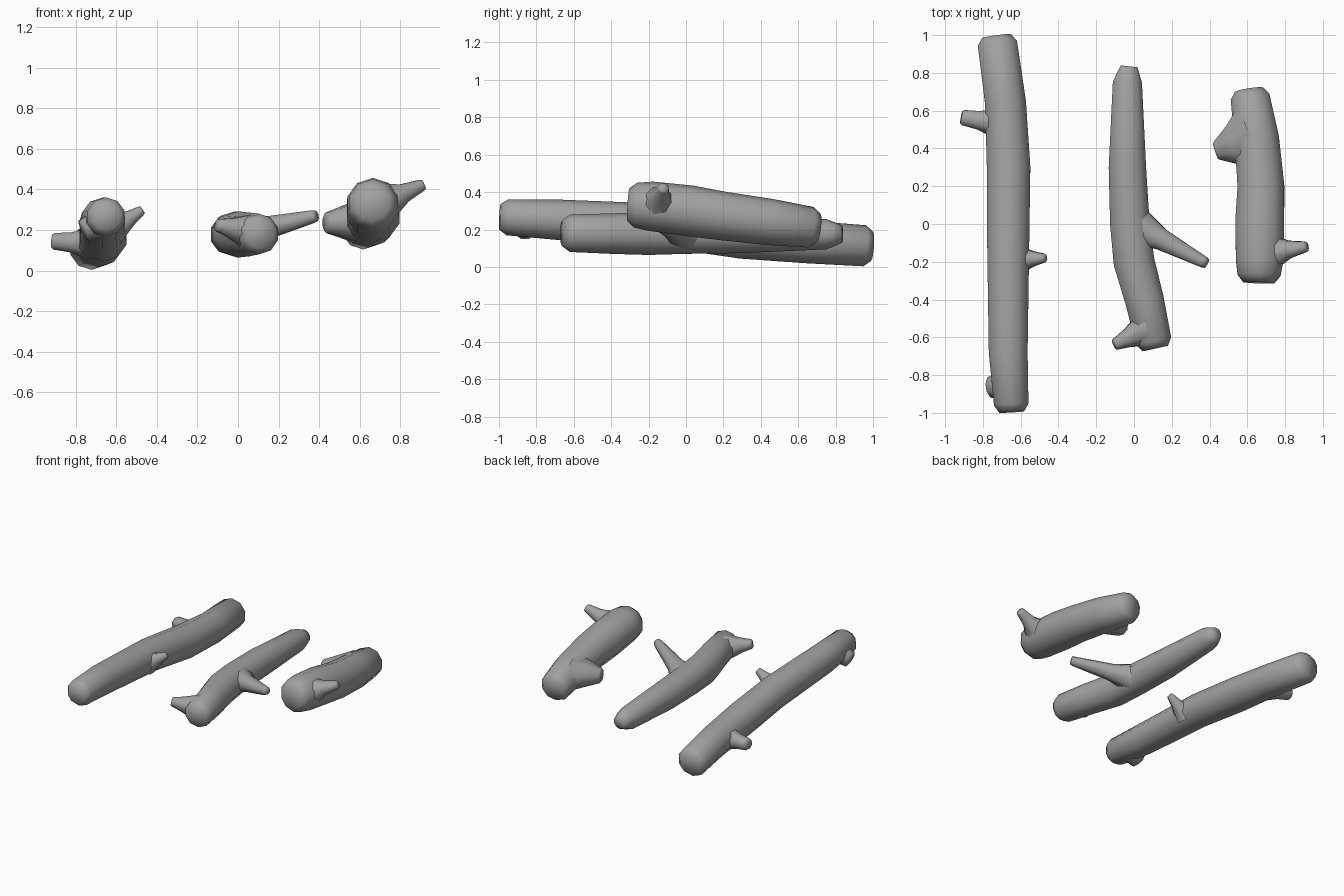
import bpy, bmesh, math
from mathutils import Vector

if "Cube" in bpy.data.objects:
    bpy.data.objects.remove(bpy.data.objects["Cube"])

UP = Vector((0, 0, 1))
grey = bpy.data.materials.new("dark_grey")
grey.diffuse_color = (0.36, 0.36, 0.36, 1)
grey.use_nodes = True
grey.node_tree.nodes["Principled BSDF"].inputs["Base Color"].default_value = grey.diffuse_color


def add_tube(bm, points, sides, cap_start=True):
    """Skin rings of (x, y, z, radius[, horizontal stretch]) along a path."""
    pos = [Vector(p[:3]) for p in points]
    rings = []
    for i, p in enumerate(points):
        t = (pos[min(i + 1, len(pos) - 1)] - pos[max(i - 1, 0)]).normalized()
        side = t.cross(UP).normalized()
        up = side.cross(t)
        stretch = p[4] if len(p) > 4 else 1
        ring = []
        for k in range(sides):
            a = 2 * math.pi * (k + 0.5) / sides
            ring.append(bm.verts.new(pos[i] + side * math.cos(a) * p[3] * stretch
                                     + up * math.sin(a) * p[3]))
        rings.append(ring)
    for a, b in zip(rings, rings[1:]):
        for k in range(sides):
            n = (k + 1) % sides
            bm.faces.new((a[k], a[n], b[n], b[k]))
    if cap_start:
        bm.faces.new(rings[0][::-1])
    bm.faces.new(rings[-1])


def branch(bm, base, tip, r_base, r_tip, stretch=1.0, flare=0.6, neck_mix=0.3):
    """Stub with a flared root sunk into the trunk."""
    b, t = Vector(base), Vector(tip)
    neck = b.lerp(t, flare)
    r_neck = r_tip + (r_base - r_tip) * neck_mix
    end = b.lerp(t, 0.95)
    add_tube(bm, [(*b, r_base, stretch), (*neck, r_neck, (1 + stretch) / 2),
                  (*end, r_tip * 1.05), (*t, r_tip * 0.85)], 8, cap_start=False)


def log(name, trunk, branches):
    bm = bmesh.new()
    # rounded ends: a smaller ring just beyond the first and last sections
    pts = list(trunk)
    for idx, nb in ((0, 1), (-1, -2)):
        p, q = Vector(trunk[idx][:3]), Vector(trunk[nb][:3])
        e = p + (p - q).normalized() * 0.04
        cap = (*e, trunk[idx][3] * 0.72)
        pts = [cap] + pts if idx == 0 else pts + [cap]
    add_tube(bm, pts, 10)
    for b in branches:
        branch(bm, *b)
    bmesh.ops.recalc_face_normals(bm, faces=bm.faces)
    me = bpy.data.meshes.new(name)
    bm.to_mesh(me)
    bm.free()
    me.shade_smooth()
    me.materials.append(grey)
    ob = bpy.data.objects.new(name, me)
    bpy.context.collection.objects.link(ob)


# long log
log("long_log",
    [(-0.65, -0.955, 0.265, 0.096), (-0.666, -0.68, 0.252, 0.108),
     (-0.666, -0.1, 0.22, 0.117), (-0.664, 0.3, 0.165, 0.121),
     (-0.68, 0.64, 0.134, 0.114), (-0.723, 0.955, 0.113, 0.110)],
    [((-0.68, 0.525, 0.13), (-0.915, 0.565, 0.145), 0.10, 0.042, 1.0, 0.6, 0.2),
     ((-0.62, -0.19, 0.20), (-0.47, -0.18, 0.30), 0.08, 0.024),
     ((-0.67, -0.85, 0.24), (-0.765, -0.865, 0.195), 0.085, 0.055, 1.2)])

# middle log
log("middle_log",
    [(0.104, -0.62, 0.18, 0.1), (0.055, -0.4, 0.178, 0.108),
     (0.0, -0.2, 0.178, 0.114), (-0.022, 0.0, 0.18, 0.110),
     (-0.035, 0.3, 0.178, 0.104), (-0.035, 0.75, 0.175, 0.081),
     (-0.03, 0.795, 0.175, 0.064)],
    [((0.01, -0.01, 0.18), (0.385, -0.21, 0.27), 0.10, 0.032, 1.1, 0.35, 0.4),
     ((0.06, -0.56, 0.19), (-0.105, -0.64, 0.225), 0.095, 0.032)])

# short log
log("short_log",
    [(0.662, -0.27, 0.33, 0.120), (0.665, -0.19, 0.325, 0.132),
     (0.666, 0.02, 0.3, 0.136), (0.672, 0.2, 0.272, 0.130),
     (0.65, 0.45, 0.24, 0.124), (0.615, 0.67, 0.212, 0.109)],
    [((0.62, 0.45, 0.24), (0.43, 0.385, 0.235), 0.12, 0.052, 1.75, 0.5, 0.5),
     ((0.69, -0.155, 0.325), (0.915, -0.12, 0.425), 0.12, 0.03, 1.0, 0.58, 0.22)])
